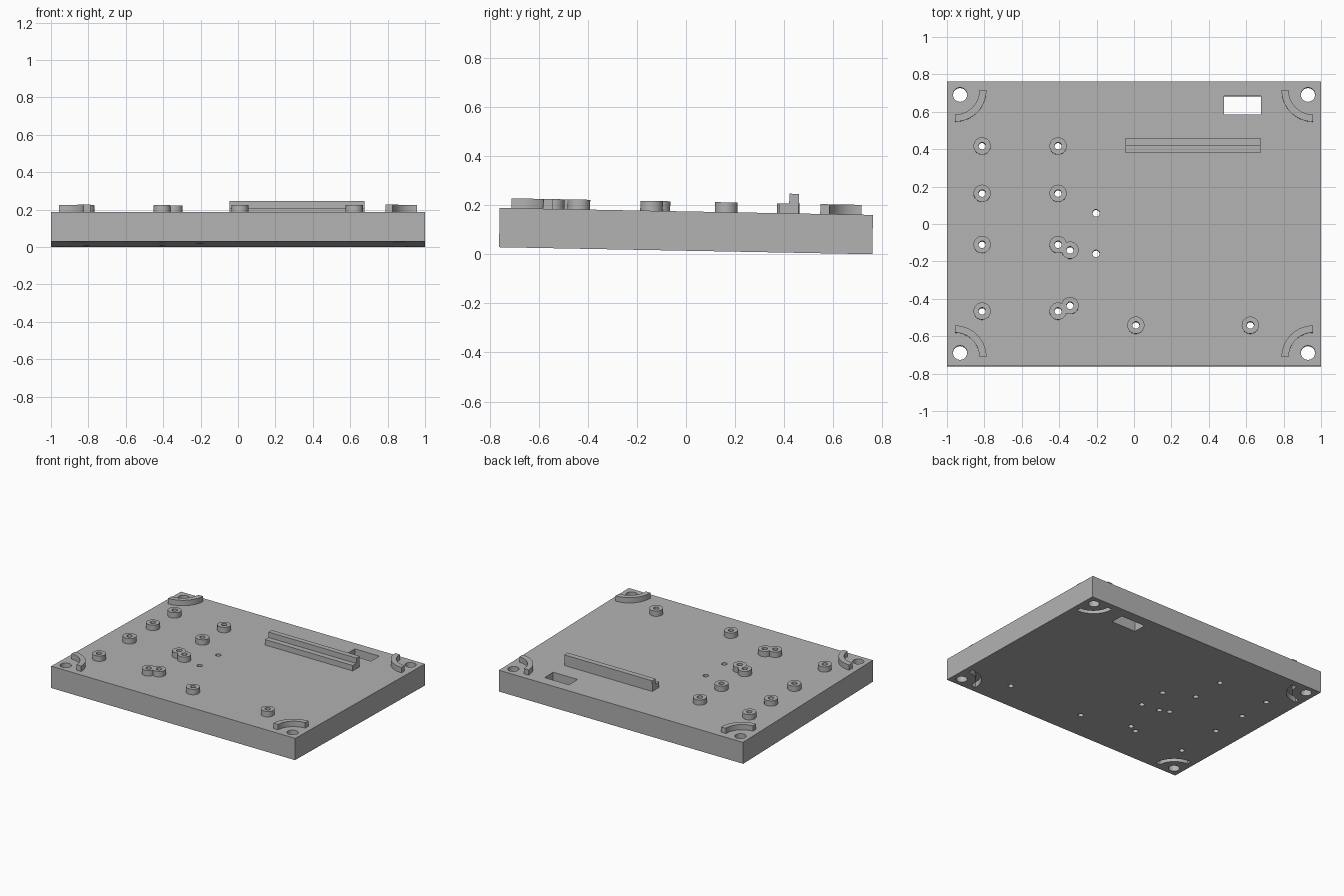
import bpy, bmesh
from math import cos, sin, pi
from mathutils import Matrix

if "Cube" in bpy.data.objects:
    bpy.data.objects.remove(bpy.data.objects["Cube"])

grey = bpy.data.materials.new("plain grey")
grey.use_nodes = True
grey.diffuse_color = (0.45, 0.45, 0.45, 1)
grey.node_tree.nodes["Principled BSDF"].inputs["Base Color"].default_value = (0.45, 0.45, 0.45, 1)

HALF_Y, THICK, RAISE = 0.76, 0.16, 0.04
TILT = Matrix.Translation((0, -0.0015, 0.0142)) @ Matrix.Rotation(-0.0187, 4, 'X')


def prism(name, outline, z0, z1):
    """Extrude a counter-clockwise xy outline between two heights."""
    bm = bmesh.new()
    base = bm.faces.new([bm.verts.new((x, y, z0)) for x, y in outline])
    top = bmesh.ops.extrude_face_region(bm, geom=[base])["geom"]
    bmesh.ops.translate(bm, vec=(0, 0, z1 - z0),
                        verts=[g for g in top if isinstance(g, bmesh.types.BMVert)])
    bmesh.ops.recalc_face_normals(bm, faces=bm.faces)
    mesh = bpy.data.meshes.new(name)
    bm.to_mesh(mesh)
    bm.free()
    mesh.materials.append(grey)
    obj = bpy.data.objects.new(name, mesh)
    bpy.context.collection.objects.link(obj)
    return obj


def box(x0, x1, y0, y1):
    return [(x0, y0), (x1, y0), (x1, y1), (x0, y1)]


def circle(x, y, r, n=32, a0=0, sweep=2 * pi, closed=True):
    steps = n if closed else n + 1
    return [(x + r * cos(a0 + sweep * i / n), y + r * sin(a0 + sweep * i / n))
            for i in range(steps)]


def corner_arc(sx, sy):
    """Quarter ring that bulges towards the middle of the plate."""
    cx, cy = sx * 0.957, sy * 0.713
    start = {(-1, -1): 0, (1, -1): pi / 2, (1, 1): pi, (-1, 1): 1.5 * pi}[sx, sy]
    outer = circle(cx, cy, 0.168, 16, start, pi / 2, False)
    inner = circle(cx, cy, 0.130, 16, start, pi / 2, False)
    return outer + inner[::-1]


def cut(obj, cutters):
    """Subtract every cutter, then remove them."""
    for c in cutters:
        c.hide_render = True
        mod = obj.modifiers.new("cut", 'BOOLEAN')
        mod.operation, mod.solver, mod.object = 'DIFFERENCE', 'EXACT', c
    bpy.context.view_layer.update()
    done = bpy.data.meshes.new_from_object(obj.evaluated_get(bpy.context.evaluated_depsgraph_get()))
    obj.modifiers.clear()
    obj.data = done
    for c in cutters:
        bpy.data.objects.remove(c)


# Standoff positions
standoffs = [(x, y) for x in (-0.812, -0.406) for y in (0.415, 0.162, -0.112, -0.468)]
standoffs += [(-0.342, -0.142), (-0.342, -0.438), (0.01, -0.543), (0.622, -0.543)]
pin_holes = [(-0.203, 0.057), (-0.203, -0.16)]
corners = [(sx, sy) for sx in (-1, 1) for sy in (-1, 1)]

# Base plate with through holes, slot and underside grooves
parts = [prism("base_plate", box(-1, 1, -HALF_Y, HALF_Y), 0, THICK)]
cutters = [prism("hole_cutter", circle(x, y, 0.019, 24), -0.1, 0.3)
           for x, y in standoffs + pin_holes]
for sx, sy in corners:
    cutters.append(prism("corner_cutter", circle(sx * 0.93, sy * 0.69, 0.038), -0.1, 0.3))
    cutters.append(prism("groove_cutter", corner_arc(sx, sy), -0.1, RAISE))
cutters.append(prism("slot_cutter", box(0.48, 0.68, 0.583, 0.683), -0.1, 0.3))
cut(parts[0], cutters)

# Raised arcs around the corner holes
for sx, sy in corners:
    name = ("front" if sy < 0 else "back") + ("_left" if sx > 0 else "_right") + "_corner_arc"
    parts.append(prism(name, corner_arc(sx, sy), THICK, THICK + RAISE))

# Hollow standoffs
for i, (x, y) in enumerate(standoffs):
    post = prism(f"standoff_{i + 1}", circle(x, y, 0.046), THICK, THICK + RAISE)
    cut(post, [prism("bore_cutter", circle(x, y, 0.019, 24), -0.1, 0.3)])
    parts.append(post)

# Stepped rail
parts.append(prism("rail_step", box(-0.045, 0.675, 0.377, 0.418), THICK, THICK + RAISE))
parts.append(prism("rail_wall", box(-0.045, 0.675, 0.418, 0.457), THICK, THICK + 2 * RAISE))

# Slight lean of the whole board, and smooth round walls
bpy.ops.object.select_all(action='DESELECT')
for p in parts:
    p.data.transform(TILT)
    p.select_set(True)
bpy.context.view_layer.objects.active = parts[0]
bpy.ops.object.shade_smooth_by_angle(angle=0.5)
